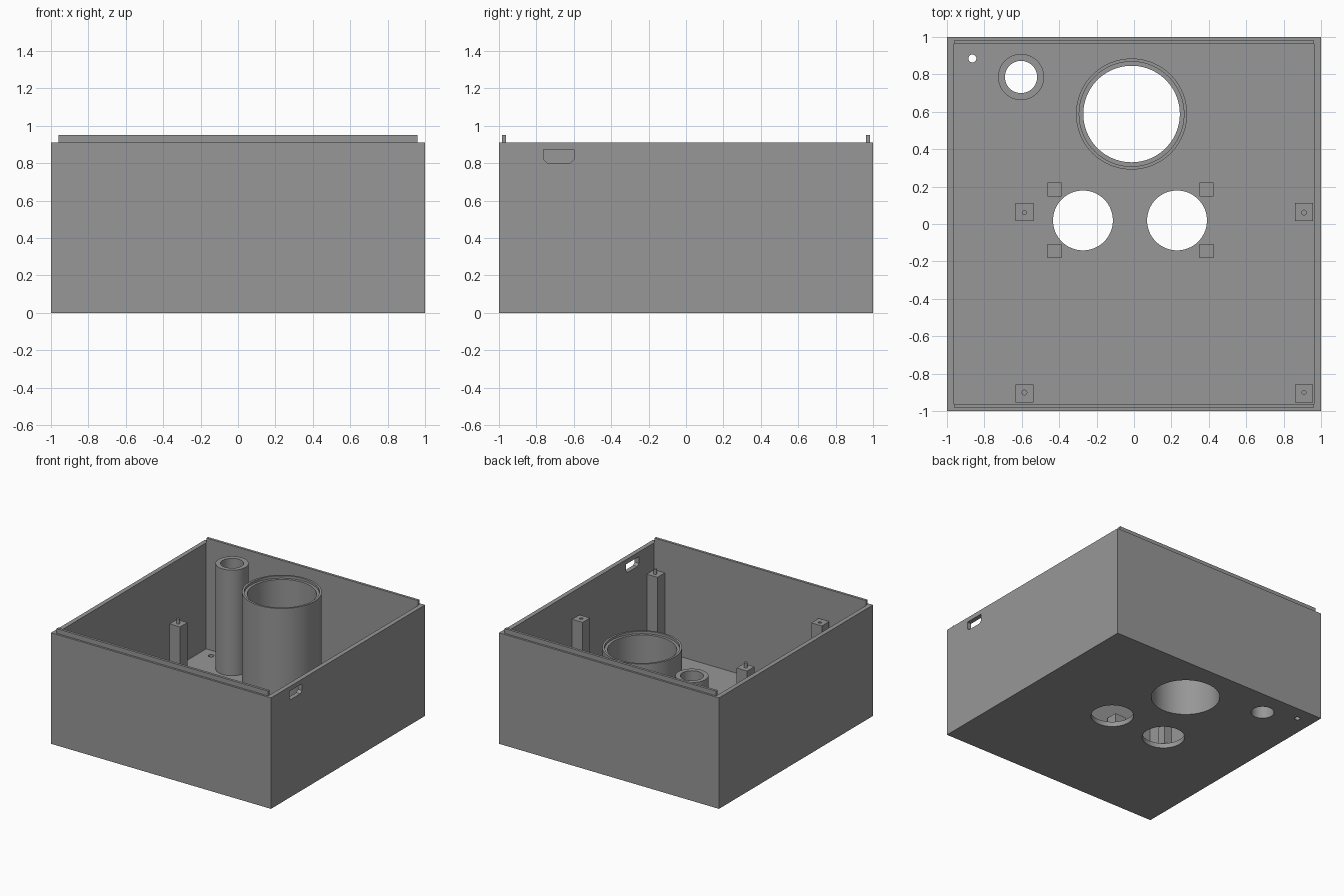
import bpy, bmesh, math

if "Cube" in bpy.data.objects:
    bpy.data.objects.remove(bpy.data.objects["Cube"])

grey = bpy.data.materials.new("warm_free_grey")
grey.name = "plain grey"
grey.diffuse_color = (0.31, 0.31, 0.31, 1)
grey.use_nodes = True
grey.node_tree.nodes["Principled BSDF"].inputs["Base Color"].default_value = grey.diffuse_color

WALL, FLOOR, TOP = 0.037, 0.04, 0.912


def make(name, bm):
    bmesh.ops.recalc_face_normals(bm, faces=bm.faces)
    me = bpy.data.meshes.new(name)
    bm.to_mesh(me)
    bm.free()
    me.materials.append(grey)
    ob = bpy.data.objects.new(name, me)
    bpy.context.collection.objects.link(ob)
    return ob


def prism(name, pts, z0, z1):
    """Extrude a flat outline from z0 to z1."""
    bm = bmesh.new()
    f = bm.faces.new([bm.verts.new((x, y, z0)) for x, y in pts])
    ext = bmesh.ops.extrude_face_region(bm, geom=[f])["geom"]
    up = [v for v in ext if isinstance(v, bmesh.types.BMVert)]
    bmesh.ops.translate(bm, verts=up, vec=(0, 0, z1 - z0))
    return make(name, bm)


def box(name, x0, x1, y0, y1, z0, z1):
    return prism(name, [(x0, y0), (x1, y0), (x1, y1), (x0, y1)], z0, z1)


def cylinder(name, x, y, r, z0, z1, n=64):
    pts = [(x + r * math.cos(2 * math.pi * i / n),
            y + r * math.sin(2 * math.pi * i / n)) for i in range(n)]
    return prism(name, pts, z0, z1)


def tube(name, x, y, profile, n=96):
    """Spin a closed (radius, height) outline around a vertical axis."""
    bm = bmesh.new()
    rings = [[bm.verts.new((x + r * math.cos(2 * math.pi * i / n),
                            y + r * math.sin(2 * math.pi * i / n), z))
              for i in range(n)] for r, z in profile]
    for a, b in zip(rings, rings[1:] + rings[:1]):
        for i in range(n):
            j = (i + 1) % n
            bm.faces.new((a[i], a[j], b[j], b[i]))
    return smooth(make(name, bm))


def select(ob):
    bpy.ops.object.select_all(action='DESELECT')
    ob.select_set(True)
    bpy.context.view_layer.objects.active = ob


def smooth(ob):
    select(ob)
    bpy.ops.object.shade_smooth_by_angle(angle=math.radians(30))
    return ob


def cut(ob, cutter):
    mod = ob.modifiers.new("cut", 'BOOLEAN')
    mod.operation, mod.solver, mod.object = 'DIFFERENCE', 'EXACT', cutter
    select(ob)
    bpy.ops.object.modifier_apply(modifier=mod.name)
    bpy.data.objects.remove(cutter)


# Open case: hollowed block
case = box("case", -1, 1, -1, 1, 0, TOP)
i = 1 - WALL
cut(case, box("cavity", -i, i, -i, i, FLOOR, 1.2))

# Floor openings: large bore, small bore, two sensor holes, cable hole
BIG, SMALL = (-0.013, 0.588), (-0.604, 0.786)
for x, y, r, n in [(*BIG, 0.258, 96), (*SMALL, 0.086, 96),
                   (-0.273, 0.019, 0.16, 64), (0.23, 0.019, 0.16, 64),
                   (-0.864, 0.885, 0.021, 32)]:
    cut(case, cylinder("hole", x, y, r, -0.1, 0.2, n))

# Connector slot with chamfered lower corners through the right wall
slot = prism("slot", [(-0.762, 0.874), (-0.762, 0.82), (-0.742, 0.80),
                      (-0.619, 0.80), (-0.599, 0.82), (-0.599, 0.874)], 0.9, 1.1)
for v in slot.data.vertices:
    y, z, x = v.co
    v.co = (x, y, z)
cut(case, slot)
smooth(case)

# Locating lips on the front and back walls
for name, s in (("front_lip", -1), ("back_lip", 1)):
    y0, y1 = sorted((s * 0.963, s * 0.984))
    box(name, -0.961, 0.961, y0, y1, TOP, 0.951)

# Tubes; the large one has a stepped seat at its rim
tube("large_tube", *BIG, [(0.297, FLOOR), (0.297, 0.907), (0.28, 0.907),
                          (0.28, 0.887), (0.258, 0.887), (0.258, FLOOR)])
tube("small_tube", *SMALL, [(0.123, FLOOR), (0.123, 0.907),
                            (0.086, 0.907), (0.086, FLOOR)])

# Board posts: pins on one diagonal, sockets on the other
H = 0.695
for x in (-0.586, 0.909):
    for y in (0.064, -0.906):
        post = box("board_post", x - 0.048, x + 0.048,
                   y - 0.048, y + 0.048, FLOOR, H)
        py = y - 0.003 if y > 0 else y + 0.005
        if (x < 0) == (y > 0):
            smooth(cylinder("post_pin", x, py, 0.013, H, H + 0.04, 32))
        else:
            cut(post, cylinder("socket", x, py, 0.013, H - 0.05, H + 0.1, 32))

# Short posts around the sensor holes
for x in (-0.425, 0.387):
    for y in (0.184, -0.144):
        box("sensor_post", x - 0.038, x + 0.038, y - 0.038, y + 0.038, FLOOR, 0.21)
